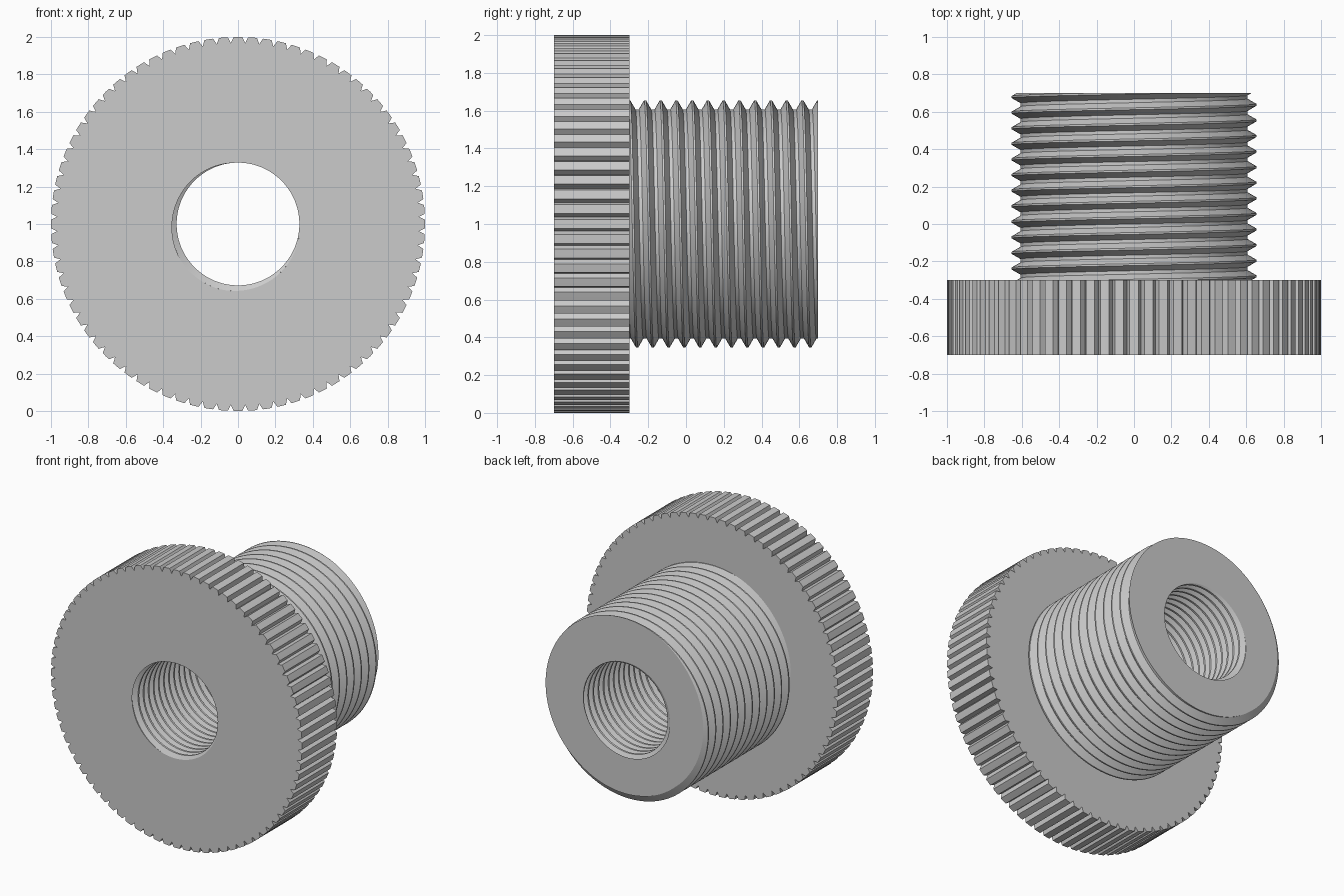
import bpy
import bmesh
from math import sin, cos, tau, floor, radians

if "Cube" in bpy.data.objects:
    bpy.data.objects.remove(bpy.data.objects["Cube"], do_unlink=True)

FRONT, STEP, BACK = -0.70, -0.30, 0.70
CENTRE_Z = 1.0
TEETH = 80

steel = bpy.data.materials.new("plain grey")
steel.use_nodes = True
GREY = (0.6, 0.6, 0.6, 1)
steel.diffuse_color = GREY
steel.node_tree.nodes["Principled BSDF"].inputs["Base Color"].default_value = GREY


class Thread:
    """Right-handed trapezoid thread along y; start is a crest position at the top."""

    def __init__(self, crest, root, pitch, start, crest_flat, root_flat):
        self.crest, self.root, self.pitch, self.start = crest, root, pitch, start
        c, r = crest_flat / 2, root_flat / 2
        self.keys = [(-c, crest), (c, crest), (0.5 - r, root), (0.5 + r, root), (1 - c, crest)]

    def radius(self, t, y):
        u = (y - self.start) / self.pitch - t / tau
        u -= floor(u)
        if u > self.keys[-1][0]:
            return self.crest
        for (u0, r0), (u1, r1) in zip(self.keys, self.keys[1:]):
            if u <= u1:
                return r0 + (r1 - r0) * (u - u0) / (u1 - u0)

    def column(self, t, y0, y1):
        """Profile at angle t, with the turns beyond each end squeezed onto it."""
        points = [(self.radius(t, y0), y0)]
        first = floor((y0 - self.start) / self.pitch) - 2
        last = floor((y1 - self.start) / self.pitch) + 2
        for turn in range(first, last):
            for u, r in self.keys[:-1]:
                y = self.start + self.pitch * (turn + u + t / tau)
                if y <= y0:
                    points.append(points[0])
                elif y >= y1:
                    points.append((self.radius(t, y1), y1))
                else:
                    points.append((r, y))
        points.append((self.radius(t, y1), y1))
        return points


def sweep(name, angles, column):
    """Join the (radius, y) profiles at successive angles into a closed ring."""
    bm = bmesh.new()
    previous = None
    for t in angles:
        ring = [bm.verts.new((r * sin(t), y, CENTRE_Z + r * cos(t))) for r, y in column(t)]
        if previous:
            for i in range(len(ring) - 1):
                bm.faces.new((previous[i], previous[i + 1], ring[i + 1], ring[i]))
        previous = ring
    bmesh.ops.remove_doubles(bm, verts=bm.verts, dist=0.0002)
    bmesh.ops.dissolve_degenerate(bm, edges=bm.edges, dist=0.0001)
    mesh = bpy.data.meshes.new(name)
    bm.to_mesh(mesh)
    bm.free()
    mesh.materials.append(steel)
    obj = bpy.data.objects.new(name, mesh)
    bpy.context.collection.objects.link(obj)
    bpy.ops.object.select_all(action="DESELECT")
    obj.select_set(True)
    bpy.context.view_layer.objects.active = obj
    bpy.ops.object.shade_smooth_by_angle(angle=radians(20))
    return obj


outer = Thread(0.655, 0.607, 1 / 12, -0.217, 0.12, 0.22)
PITCH_IN = 0.058
inner = Thread(0.328, 0.362, PITCH_IN, FRONT - PITCH_IN * (3.8 / tau + 0.5), 0.25, 0.12)
round_angles = [tau * i / 144 for i in range(145)]

# Head: flat-topped teeth separated by V grooves
tooth_shape = [(-0.5, 0.968), (-0.3, 1.0), (0.0, 1.0), (0.3, 1.0)]
teeth = [(tau * (i + f) / TEETH, r) for i in range(TEETH) for f, r in tooth_shape]
teeth.append((teeth[0][0] + tau, teeth[0][1]))
rim = dict(teeth)
sweep("knurled_head", [t for t, r in teeth],
      lambda t: [(0.60, STEP), (rim[t], STEP), (rim[t], FRONT), (inner.radius(t, FRONT), FRONT)])

# Shank: outside thread closed by the flat end face
sweep("threaded_shank", round_angles,
      lambda t: [(inner.radius(t, BACK), BACK)] + outer.column(t, STEP, BACK)[::-1])

# Bore: inside thread through the whole length
sweep("threaded_bore", round_angles, lambda t: inner.column(t, FRONT, BACK))
